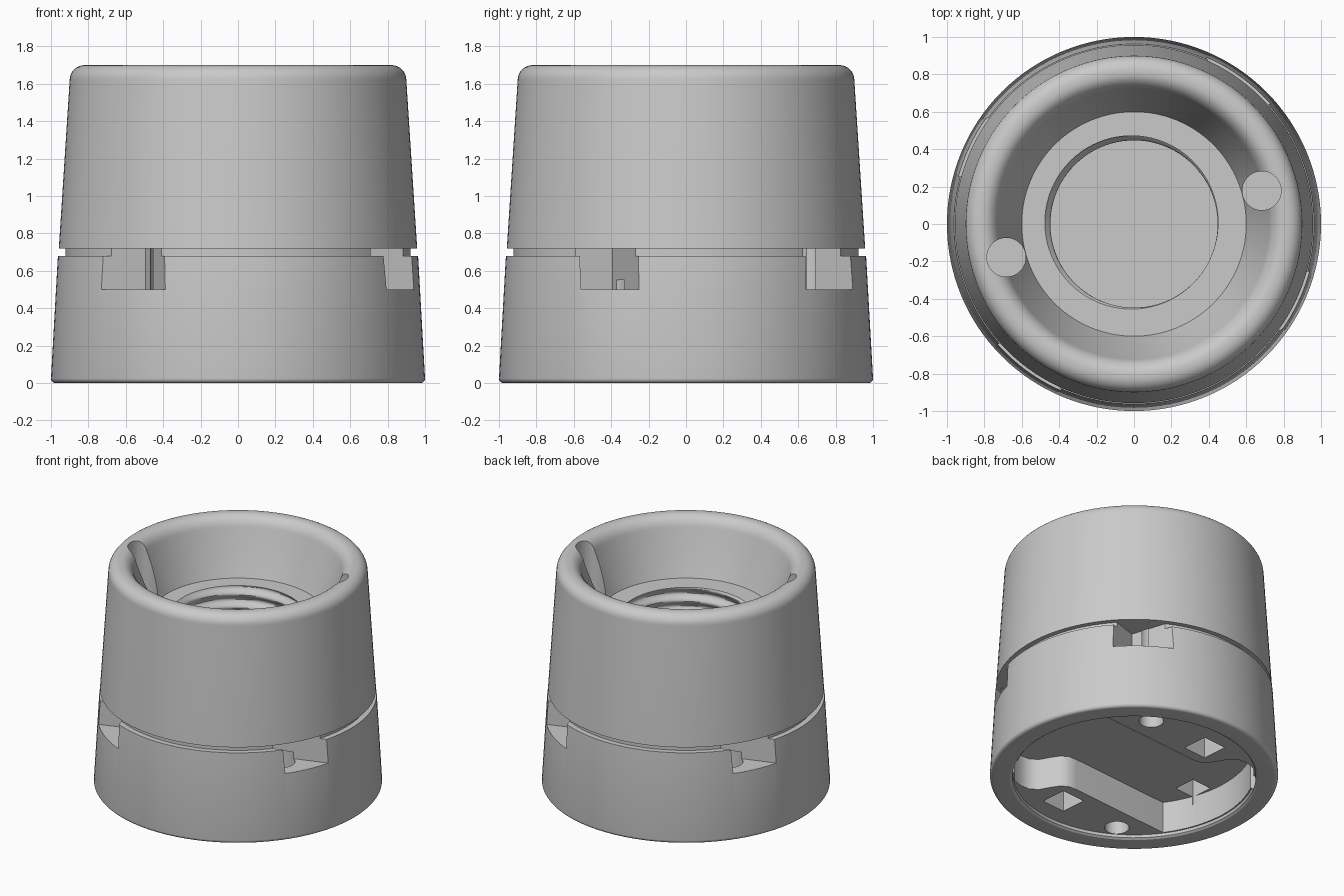
import bpy, bmesh
from math import sin, cos, pi, radians

if "Cube" in bpy.data.objects:
    bpy.data.objects.remove(bpy.data.objects["Cube"])

porcelain = bpy.data.materials.new("grey_porcelain")
porcelain.use_nodes = True
grey = (0.59, 0.59, 0.59, 1)
porcelain.diffuse_color = grey
porcelain.node_tree.nodes["Principled BSDF"].inputs["Base Color"].default_value = grey

STEPS = 128
FLOOR, WELL, PITCH = 1.29, 0.7, 0.1


def finish(bm, name):
    bmesh.ops.recalc_face_normals(bm, faces=bm.faces)
    mesh = bpy.data.meshes.new(name)
    bm.to_mesh(mesh)
    bm.free()
    mesh.materials.append(porcelain)
    ob = bpy.data.objects.new(name, mesh)
    bpy.context.collection.objects.link(ob)
    return ob


def arc(cr, cz, rr, rz, start, end, n=8):
    """Elliptical arc in a plane, angles in degrees."""
    angles = [radians(start + (end - start) * i / n) for i in range(n + 1)]
    return [(cr + rr * cos(a), cz + rz * sin(a)) for a in angles]


def lathe(profile, name):
    """Revolve a profile whose radius may be a function of the angle."""
    bm = bmesh.new()
    rings = []
    for r, z in profile:
        ring = []
        for i in range(STEPS):
            a = 2 * pi * i / STEPS
            rad = r(a, z) if callable(r) else r
            ring.append(bm.verts.new((rad * cos(a), rad * sin(a), z)))
        rings.append(ring)
    for lower, upper in zip(rings, rings[1:]):
        for i in range(STEPS):
            j = (i + 1) % STEPS
            bm.faces.new((lower[i], lower[j], upper[j], upper[i]))
    bm.faces.new(rings[0])
    bm.faces.new(rings[-1])
    return finish(bm, name)


def prism(points, z0, z1, name):
    bm = bmesh.new()
    low = [bm.verts.new((x, y, z0)) for x, y in points]
    high = [bm.verts.new((x, y, z1)) for x, y in points]
    bm.faces.new(low)
    bm.faces.new(high)
    for i in range(len(points)):
        j = (i + 1) % len(points)
        bm.faces.new((low[i], low[j], high[j], high[i]))
    ob = finish(bm, name)
    ob.hide_render = True
    return ob


def circle(x, y, r, n=40):
    return arc(x, y, r, r, 0, 360 - 360 / n, n - 1)


def spin(points, degrees):
    c, s = cos(radians(degrees)), sin(radians(degrees))
    return [(x * c - y * s, x * s + y * c) for x, y in points]


def thread(a, z):
    return 0.463 + 0.016 * cos(2 * pi * (z - FLOOR) / PITCH - (a - 2.6))


# Body profile: underside lip, tapered skirt, seam groove, rounded rim, funnel
profile = [(0.84, 0.03), (0.845, 0.01), (0.86, 0)]
profile += arc(0.975, 0.025, 0.025, 0.025, -90, 0, 5)
profile += [(0.963, 0.68), (0.922, 0.68), (0.922, 0.72), (0.958, 0.72)]
profile += arc(0.82, 1.62, 0.08, 0.08, 0, 90)
profile += arc(0.807, 1.58, 0.09, 0.12, 90, 165)
profile += [(0.6, FLOOR)]
# Threaded well
rows = 60
profile += [(thread, FLOOR - (FLOOR - WELL) * i / rows) for i in range(rows + 1)]
body = lathe(profile, "socket_body")

# Underside layout and wire slots are turned against the body axes
BASE_TURN, SLOT_TURN = -40, 18
cutters = []


def cut_pair(points, z0, z1, name):
    for k in (0, 180):
        cutters.append(prism(spin(points, k), z0, z1, name))


# Diagonal wiring channel across the underside, with softened corners
edge = [(0.83, -0.08), (0.79, -0.15), (0.73, -0.2), (0.66, -0.21), (0.58, -0.18),
        (0.51, -0.16), (0.45, -0.17), (0.4, -0.21), (-0.2, -0.806)]
half = edge + arc(0, 0, 0.83, 0.83, 252, 176, 18)
channel = half + spin(half, 180)
cutters.append(prism(spin(channel, BASE_TURN), -0.1, 0.27, "channel_cutter"))


def at(u, v, r, n):
    return spin(circle(u, v, r, n), BASE_TURN)


# Fixing bores, nut pockets and wire passages in the underside
cut_pair(at(-0.12, 0.74, 0.085, 32), -0.1, 1.0, "bore_cutter")
cut_pair(at(-0.49, 0.37, 0.14, 4), -0.1, 0.22, "pocket_cutter")
cut_pair(at(-0.41, -0.61, 0.12, 4), 0.2, 0.42, "nut_cutter")
cut_pair(at(-0.77, -0.1, 0.1, 32), 0.01, 0.55, "passage_cutter")

# Wire slots under the seam: an open corner and a narrow channel
corner = [(0.645, 0.385), (1.2, 0.385), (1.2, 1.2), (0.645, 1.2)]
slot = [(0.36, -0.78), (1.2, -0.78), (1.2, -0.529), (0.36, -0.529)]
for shape in (corner, slot):
    cut_pair(spin(shape, SLOT_TURN), 0.5, 0.7199, "slot_cutter")

# Screw recesses beside the funnel
cut_pair(circle(0.683, 0.178, 0.104), 1.0, 1.9, "recess_cutter")

bpy.context.view_layer.objects.active = body
for cutter in cutters:
    mod = body.modifiers.new("cut", "BOOLEAN")
    mod.operation = "DIFFERENCE"
    mod.solver = "EXACT"
    mod.object = cutter
    bpy.ops.object.modifier_apply(modifier=mod.name)
    bpy.data.objects.remove(cutter)

bpy.ops.object.select_all(action="DESELECT")
body.select_set(True)
bpy.ops.object.shade_smooth_by_angle(angle=radians(32))
